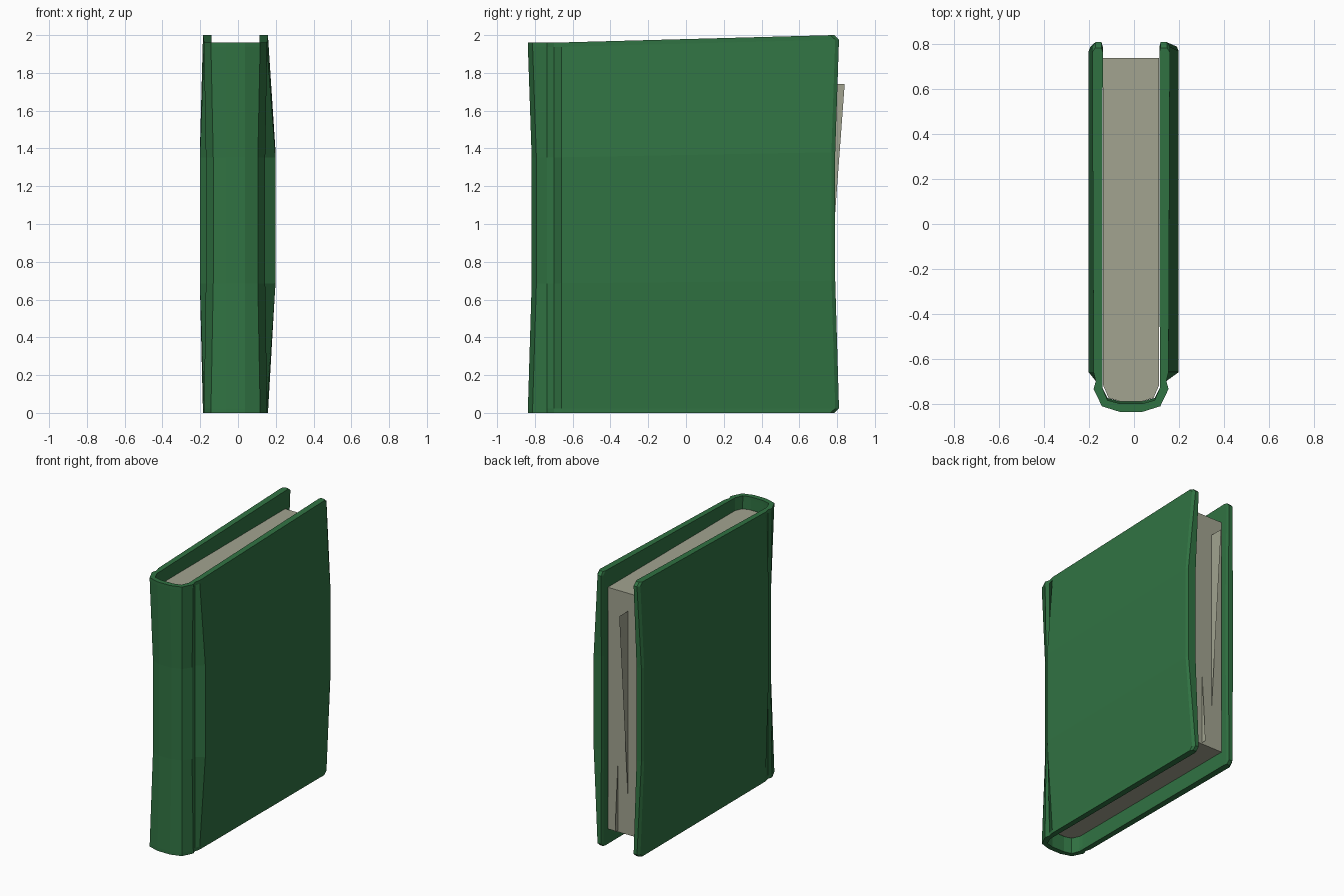
import bpy, bmesh

if "Cube" in bpy.data.objects:
    bpy.data.objects.remove(bpy.data.objects["Cube"])

CX = -0.013  # centre line of the spine


def material(name, rgb):
    m = bpy.data.materials.new(name)
    m.diffuse_color = (*rgb, 1)
    m.use_nodes = True
    m.node_tree.nodes["Principled BSDF"].inputs["Base Color"].default_value = m.diffuse_color
    return m


def make(name, verts, faces, mat):
    me = bpy.data.meshes.new(name)
    me.from_pydata(verts, [], faces)
    bm = bmesh.new()
    bm.from_mesh(me)
    bmesh.ops.recalc_face_normals(bm, faces=bm.faces)
    bm.to_mesh(me)
    bm.free()
    ob = bpy.data.objects.new(name, me)
    bpy.context.collection.objects.link(ob)
    me.materials.append(mat)
    return ob


green = material("green_cloth", (0.03, 0.17, 0.055))
paper = material("paper", (0.36, 0.37, 0.28))


def half(b, side, end):
    """Outer and inner half profile from the spine out to the fore edge."""
    bulge = b * (0.022 if side < 0 else 0.045)
    o = 0.167 + bulge
    i = 0.128 + b * 0.01
    dy = 0.02 * b
    outer = [(0.05, -0.837 + dy), (0.13 - 0.012 * b, -0.812 + dy),
             (0.167 - 0.01 * b, -0.735), (0.157, -0.70), (o, -0.66),
             (o + 0.006 * (1 - b), end - 0.02), (o - 0.008, end)]
    inner = [(0.05, -0.80 + dy / 2), (0.105, -0.785 + dy / 2), (0.128, -0.73),
             (i, -0.70), (i, -0.66), (i - 0.002, end - 0.02), (i + 0.004, end)]
    return [[(CX + side * u, y) for u, y in p] for p in (outer, inner)]


# Cover: U-shaped section lofted upwards, bulging at mid height
levels = [(0, 0, 0.785), (0.012, 0, 0.81), (0.35, 1, 0.79),
          (0.69, 1, 0.79), (0.988, 0, 0.81), (1, 0, 0.785)]
verts, faces = [], []
for t, b, end in levels:
    lo, li = half(b, -1, end)
    ro, ri = half(b, 1, end)
    ring = lo[::-1] + ro + ri[::-1] + li
    for x, y in ring:
        top = 1.96 + 0.04 * min(1, max(0, (y + 0.7) / 1.48))
        verts.append((x, y, t * top))
n = len(ring)
for k in range(len(levels) - 1):
    for j in range(n):
        a, c = k * n + j, k * n + (j + 1) % n
        faces.append((a, c, c + n, a + n))
for base in (0, (len(levels) - 1) * n):
    for j in range(n // 2 - 1):
        faces.append((base + j, base + j + 1, base + n - 2 - j, base + n - 1 - j))
make("cover", verts, faces, green)

# Page block, rounded at the spine
h = [(0.05, -0.79), (0.10, -0.775), (0.124, -0.72), (0.125, 0.74)]
outline = [(CX - u, y) for u, y in h[::-1]] + [(CX + u, y) for u, y in h]
m = len(outline)
verts = [(x, y, z) for z in (0.11, 1.87) for x, y in outline]
faces = [tuple(range(m)), tuple(range(m, 2 * m))]
faces += [(j, (j + 1) % m, (j + 1) % m + m, j + m) for j in range(m)]
make("page_block", verts, faces, paper)

# Loose sheets poking out of the fore edge
for name, x, pts in (
        ("loose_sheet_upper", -0.05, [(0.73, 0.25), (0.84, 1.74), (0.73, 1.74)]),
        ("loose_sheet_lower", 0.03, [(0.73, 0.78), (0.73, 0.12), (0.775, 0.12)])):
    make(name, [(x, y, z) for y, z in pts], [(0, 1, 2)], paper)
